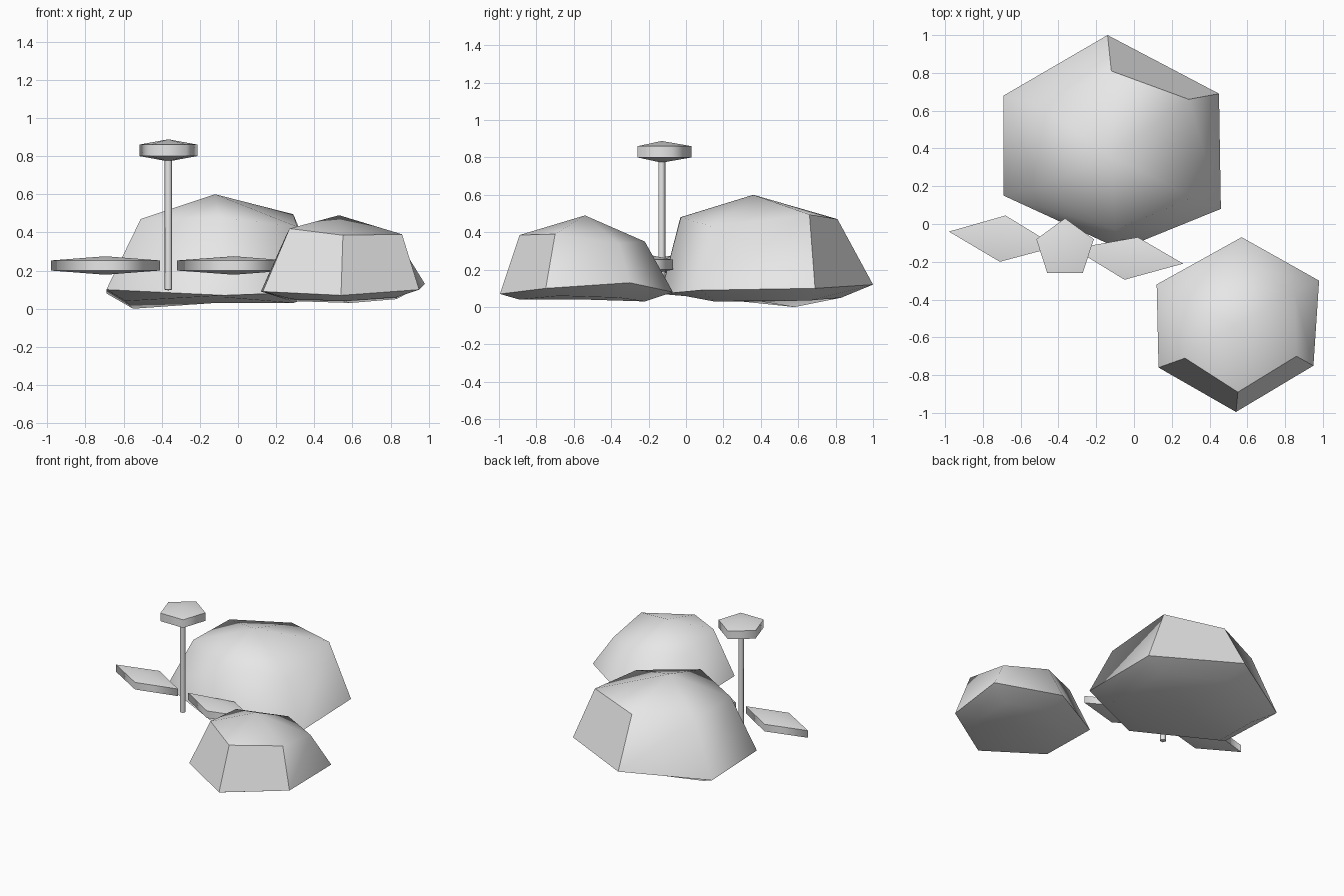
import bpy, bmesh, math

if "Cube" in bpy.data.objects:
    bpy.data.objects.remove(bpy.data.objects["Cube"])

grey = bpy.data.materials.new("stone grey")
grey.diffuse_color = (0.8, 0.8, 0.8, 1)
grey.use_nodes = True
grey.node_tree.nodes["Principled BSDF"].inputs["Base Color"].default_value = grey.diffuse_color


def stack(name, rings, top, bottom, sharp_rings, flat_sides=(), all_flat=False):
    """Skin rings of points from the lowest up, closed by a point at each end."""
    bm = bmesh.new()
    vs = [[bm.verts.new(p) for p in r] for r in rings]
    t, b = bm.verts.new(top), bm.verts.new(bottom)
    n = len(vs[0])
    for i in range(n):
        j = (i + 1) % n
        bm.faces.new((b, vs[0][j], vs[0][i]))
        bm.faces.new((t, vs[-1][i], vs[-1][j]))
        for k in range(len(vs) - 1):
            f = bm.faces.new((vs[k][i], vs[k][j], vs[k + 1][j], vs[k + 1][i]))
            if k == len(vs) - 2 and i in flat_sides:
                for e in f.edges:
                    e.smooth = False
    for k in sharp_rings:
        for i in range(n):
            bm.edges.get((vs[k][i], vs[k][(i + 1) % n])).smooth = False
    bmesh.ops.recalc_face_normals(bm, faces=bm.faces[:])
    for f in bm.faces:
        f.smooth = not all_flat
    me = bpy.data.meshes.new(name)
    bm.to_mesh(me)
    bm.free()
    me.materials.append(grey)
    ob = bpy.data.objects.new(name, me)
    bpy.context.collection.objects.link(ob)
    return ob


def plate(name, outline, z0, z1, rise):
    """Flat outline with a thin rim and shallow points above and below."""
    cx = sum(p[0] for p in outline) / len(outline)
    cy = sum(p[1] for p in outline) / len(outline)
    rings = [[(x, y, z) for x, y in outline] for z in (z0, z1)]
    return stack(name, rings, (cx, cy, z1 + rise), (cx, cy, z0 - rise), (0, 1))


def polygon(cx, cy, r, n):
    return [(cx + r * math.cos(math.pi / 2 + i * math.tau / n),
             cy + r * math.sin(math.pi / 2 + i * math.tau / n)) for i in range(n)]


# Rocks: base, wide rim and shoulder, counter-clockwise from the front corner
stack("large_rock", [
    [(-.07, -.01, .06), (.29, .15, .03), (.29, .66, .035), (-.12, .83, .05), (-.55, .58, 0), (-.59, .2, .04)],
    [(-.07, -.135, .07), (.46, .08, .09), (.45, .69, .10), (-.14, 1, .12), (-.69, .68, .08), (-.69, .15, .10)],
    [(-.10, -.03, .48), (.31, .14, .43), (.29, .66, .495), (-.12, .81, .47), (-.51, .63, .46), (-.51, .2, .47)],
], (-.12, .36, .60), (-.12, .4, .03), (1,), (2,))

stack("small_rock", [
    [(.57, -.89, .04), (.83, -.68, .06), (.83, -.36, .05), (.59, -.22, .03), (.28, -.38, .04), (.28, -.7, .05)],
    [(.54, -.995, .07), (.95, -.75, .10), (.98, -.30, .13), (.57, -.07, .08), (.12, -.32, .09), (.13, -.76, .09)],
    [(.55, -.89, .385), (.86, -.70, .39), (.85, -.36, .34), (.57, -.22, .35), (.25, -.38, .38), (.27, -.71, .42)],
], (.53, -.54, .49), (.55, -.54, .04), (1,), (0, 5))

# Flower on its stem
plate("flower_head", polygon(-.365, -.13, .16, 5), .80, .86, .028)
plate("flower_stem", polygon(-.365, -.13, .021, 5), .10, .79, .004)

# Leaves
plate("left_leaf", [(-.98, -.04), (-.71, -.20), (-.41, -.12), (-.68, .045)], .20, .253, .022)
plate("right_leaf", [(-.32, -.13), (-.05, -.295), (.26, -.21), (.02, -.07)], .20, .253, .022)
